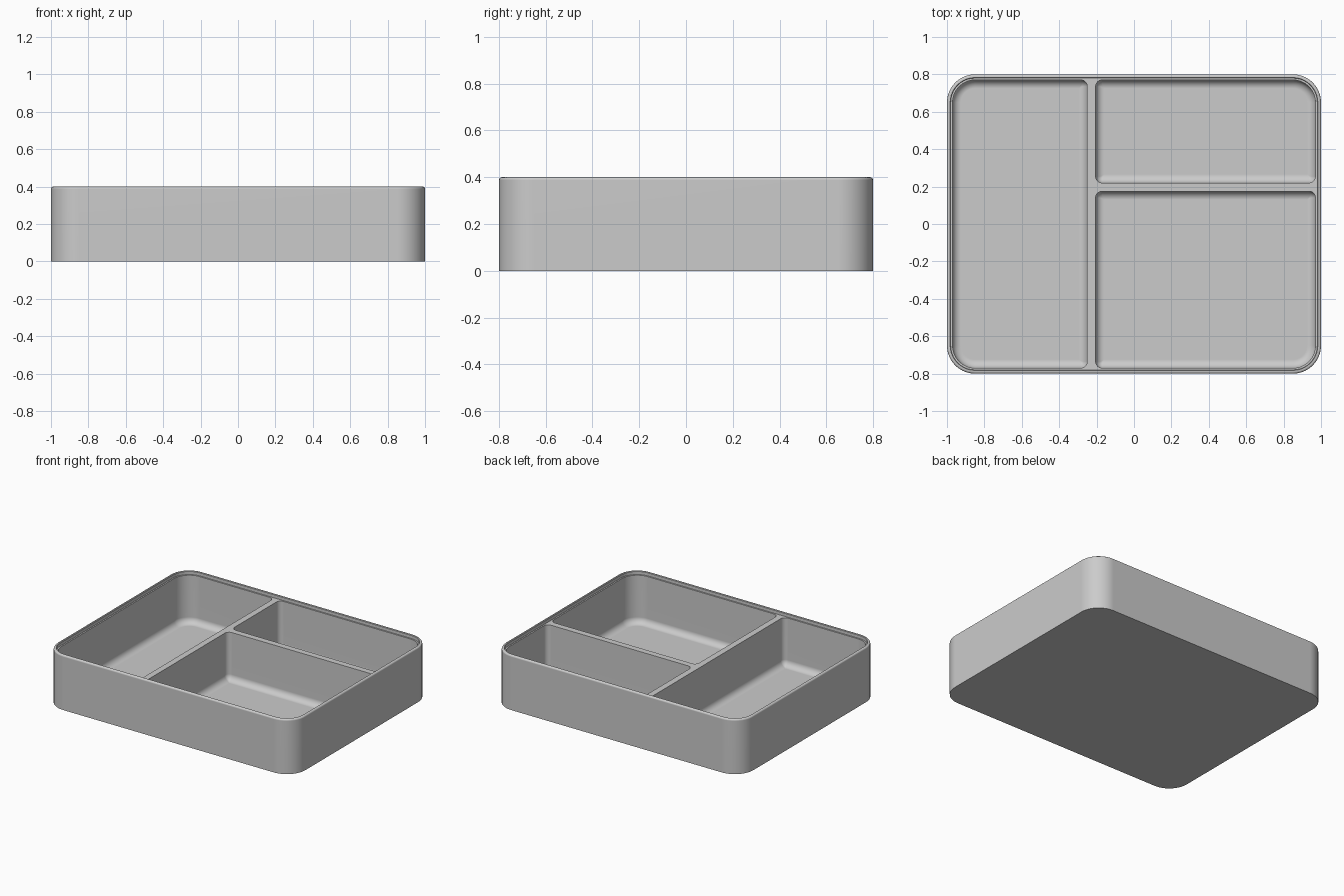
import bpy, bmesh, math

if "Cube" in bpy.data.objects:
    bpy.data.objects.remove(bpy.data.objects["Cube"])

SEG = 10  # segments per rounded corner
FLOOR, LEDGE, TOP = 0.025, 0.375, 0.4
FILLET = 0.045

bm = bmesh.new()


def ring(x0, x1, y0, y1, radii, inset, z):
    """Rounded rectangle; radii run counter-clockwise from the front left corner."""
    x0, x1, y0, y1 = x0 + inset, x1 - inset, y0 + inset, y1 - inset
    corners = [(x0, y0, 1, 1), (x1, y0, -1, 1), (x1, y1, -1, -1), (x0, y1, 1, -1)]
    verts = []
    for i, (cx, cy, sx, sy) in enumerate(corners):
        r = max(radii[i] - inset, 0.004)
        for k in range(SEG + 1):
            a = math.pi * (1 + i / 2 + k / (2 * SEG))
            verts.append(bm.verts.new((cx + sx * r + r * math.cos(a),
                                       cy + sy * r + r * math.sin(a), z)))
    return verts


def loft(rings):
    for a, b in zip(rings, rings[1:]):
        n = len(a)
        for i in range(n):
            j = (i + 1) % n
            bm.faces.new((a[i], a[j], b[j], b[i]))


def loop_edges(verts):
    return [bm.edges.get((v, verts[(i + 1) % len(verts)])) for i, v in enumerate(verts)]


# outer wall and rounded rim, ending at the sunken ledge
rim = [(0, 0), (0, TOP - 0.012)]
rim += [(0.012 * (1 - math.cos(t * math.pi / 8)), TOP - 0.012 + 0.012 * math.sin(t * math.pi / 8))
        for t in range(1, 5)]
rim += [(0.017, TOP), (0.02, TOP - 0.003), (0.02, LEDGE)]
shell = [ring(-1, 1, -0.8, 0.8, [0.15] * 4, d, z) for d, z in rim]
loft(shell)
bm.faces.new(shell[0])
ledge_edges = loop_edges(shell[-1])

# three compartments with filleted floors
BIG, SMALL = 0.12, 0.035
pockets = [
    (-0.97, -0.25, -0.77, 0.77, (BIG, SMALL, SMALL, BIG)),
    (-0.205, 0.97, 0.22, 0.77, (SMALL, SMALL, BIG, SMALL)),
    (-0.205, 0.97, -0.77, 0.175, (SMALL, BIG, SMALL, SMALL)),
]
for x0, x1, y0, y1, radii in pockets:
    profile = [(0, LEDGE)]
    for k in range(7):
        a = k * math.pi / 12
        profile.append((FILLET * (1 - math.cos(a)), FLOOR + FILLET * (1 - math.sin(a))))
    rings = [ring(x0, x1, y0, y1, radii, d, z) for d, z in profile]
    loft(rings)
    bm.faces.new(rings[-1])
    ledge_edges += loop_edges(rings[0])

# divider tops and narrow ledge around the compartments
bmesh.ops.triangle_fill(bm, edges=ledge_edges, use_beauty=True, normal=(0, 0, 1))
bmesh.ops.recalc_face_normals(bm, faces=bm.faces[:])

mesh = bpy.data.meshes.new("divided_tray")
bm.to_mesh(mesh)
bm.free()
tray = bpy.data.objects.new("divided_tray", mesh)
bpy.context.collection.objects.link(tray)

grey = bpy.data.materials.new("light_grey")
grey.diffuse_color = (0.6, 0.6, 0.6, 1)
grey.use_nodes = True
grey.node_tree.nodes["Principled BSDF"].inputs["Base Color"].default_value = grey.diffuse_color
mesh.materials.append(grey)

# smooth curves, crisp edges, flat floors
bpy.context.view_layer.objects.active = tray
tray.select_set(True)
bpy.ops.object.shade_smooth_by_angle(angle=math.radians(35))
weighted = tray.modifiers.new("flat_panels", 'WEIGHTED_NORMAL')
weighted.keep_sharp = True
